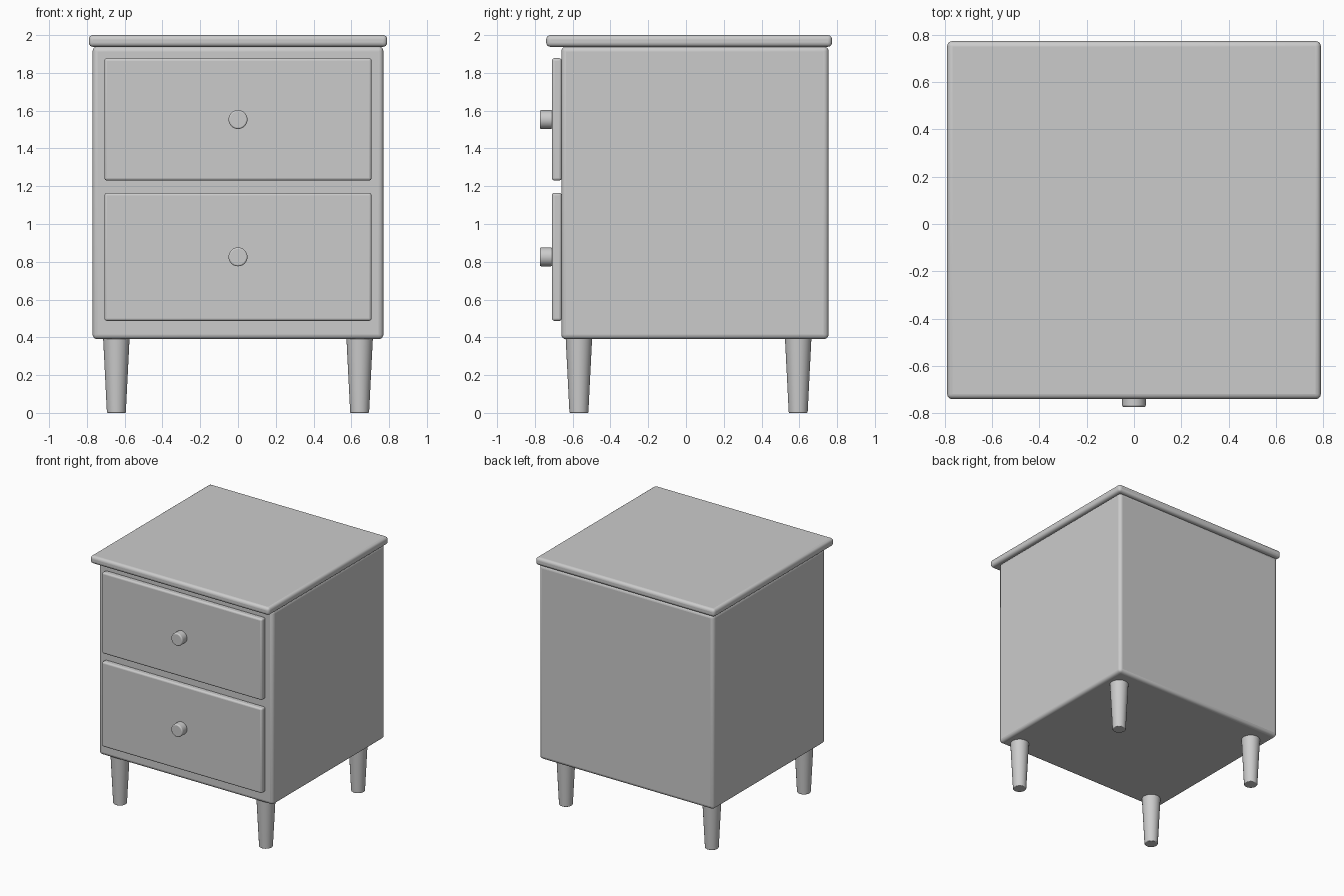
import bpy
import math

if "Cube" in bpy.data.objects:
    bpy.data.objects.remove(bpy.data.objects["Cube"])


def rounded_box(name, x, y, z, radius):
    """Box from (min, max) ranges with rounded edges."""
    bpy.ops.mesh.primitive_cube_add(size=1, location=[sum(r) / 2 for r in (x, y, z)])
    box = bpy.context.object
    box.name = name
    box.scale = [r[1] - r[0] for r in (x, y, z)]
    bpy.ops.object.transform_apply(location=False, rotation=False, scale=True)
    bevel = box.modifiers.new("rounded_edges", 'BEVEL')
    bevel.width = radius
    bevel.segments = 4
    bpy.ops.object.shade_smooth_by_angle(angle=math.radians(35))
    return box


def round_part(name, location, r_bottom, r_top, depth, bevel_width, rotation=(0, 0, 0)):
    """Tapered cylinder with softened rims."""
    bpy.ops.mesh.primitive_cone_add(vertices=32, radius1=r_bottom, radius2=r_top,
                                    depth=depth, location=location, rotation=rotation)
    part = bpy.context.object
    part.name = name
    bevel = part.modifiers.new("soft_rims", 'BEVEL')
    bevel.width = bevel_width
    bevel.segments = 3
    bevel.limit_method = 'ANGLE'
    bevel.angle_limit = math.radians(40)
    bpy.ops.object.shade_smooth_by_angle(angle=math.radians(35))
    return part


# Cabinet body and overhanging top
rounded_box("cabinet_body", (-0.77, 0.77), (-0.66, 0.755), (0.39, 1.94), 0.026)
rounded_box("table_top", (-0.79, 0.79), (-0.74, 0.773), (1.938, 2.0), 0.022)

# Drawer fronts with round knobs
for level, z_range, knob_z in (("upper", (1.23, 1.878), 1.553),
                               ("lower", (0.487, 1.165), 0.826)):
    rounded_box(level + "_drawer_front", (-0.707, 0.707), (-0.71, -0.658), z_range, 0.014)
    round_part(level + "_knob", (0, -0.741, knob_z), 0.05, 0.05, 0.066, 0.008,
               (math.pi / 2, 0, 0))

# Four tapered legs
for side, x in (("left", -0.644), ("right", 0.644)):
    for end, y in (("front", -0.567), ("back", 0.594)):
        round_part(f"{end}_{side}_leg", (x, y, 0.198), 0.05, 0.07, 0.396, 0.005)
